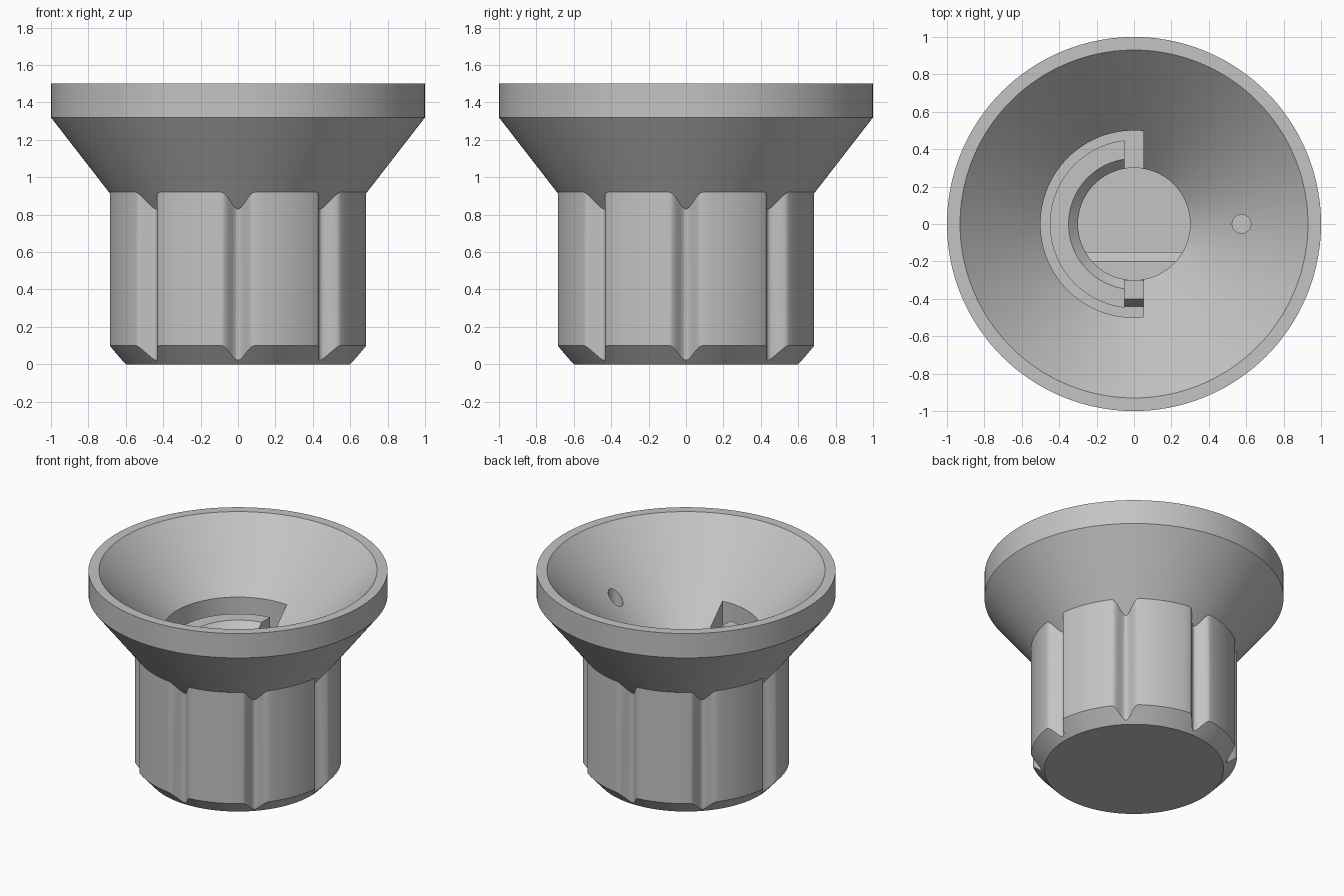
import bpy, bmesh
from math import pi, cos, sin, acos

if "Cube" in bpy.data.objects:
    bpy.data.objects.remove(bpy.data.objects["Cube"])

grey = bpy.data.materials.new("plain grey")
grey.use_nodes = True
grey.diffuse_color = (0.55, 0.55, 0.55, 1)
grey.node_tree.nodes["Principled BSDF"].inputs["Base Color"].default_value = grey.diffuse_color


def make(name, bm):
    bmesh.ops.recalc_face_normals(bm, faces=bm.faces)
    mesh = bpy.data.meshes.new(name)
    bm.to_mesh(mesh)
    bm.free()
    mesh.materials.append(grey)
    ob = bpy.data.objects.new(name, mesh)
    bpy.context.collection.objects.link(ob)
    return ob


def loft(name, columns, closed_loop):
    """Skin columns of points; either all the way round, or an arc with end caps."""
    bm = bmesh.new()
    cols = [[bm.verts.new(p) for p in col] for col in columns]
    n, m = len(cols), len(cols[0])
    for i in range(n if closed_loop else n - 1):
        a, b = cols[i], cols[(i + 1) % n]
        for j in range(m - 1 if closed_loop else m):
            k = (j + 1) % m
            bm.faces.new((a[j], b[j], b[k], a[k]))
    if closed_loop:
        bm.faces.new([c[0] for c in cols])
        bm.faces.new([c[-1] for c in cols])
    else:
        bm.faces.new(cols[0])
        bm.faces.new(cols[-1])
    return make(name, bm)


def arc_sweep(name, profile, x_limit, steps=64):
    """Sweep an (r, z) profile round the -x side, ending flat at x_limit."""
    columns = []
    for i in range(steps + 1):
        col = []
        for r, z in profile:
            start = acos(x_limit / r)
            a = start + (2 * pi - 2 * start) * i / steps
            col.append((r * cos(a), r * sin(a), z))
        columns.append(col)
    return loft(name, columns, False)


def x_prism(name, outline, half_width):
    """Extrude a (y, z) outline along x."""
    return loft(name, [[(x, y, z) for y, z in outline] for x in (-half_width, half_width)], False)


def select_only(ob):
    bpy.ops.object.select_all(action="DESELECT")
    ob.select_set(True)
    bpy.context.view_layer.objects.active = ob


def boolean(ob, tool, operation):
    mod = ob.modifiers.new("cut", "BOOLEAN")
    mod.operation, mod.object, mod.solver = operation, tool, "EXACT"
    select_only(ob)
    bpy.ops.object.modifier_apply(modifier=mod.name)
    bpy.data.objects.remove(tool)


def cylinder(name, radius, z0, z1, x=0):
    ring = [(x + radius * cos(2 * pi * i / 48), radius * sin(2 * pi * i / 48)) for i in range(48)]
    return loft(name, [[(px, py, z0), (px, py, z1)] for px, py in ring], True)


# Fluted grip with flared skirt, dished inside down to the shaft bore
GRIP, DEPTH, FLUTES = 0.69, 0.07, 8
half = 0.09 / GRIP
pitch = 2 * pi / FLUTES
columns = []
for flute in range(FLUTES):
    offsets = [half * i / 10 for i in range(-10, 10)]
    offsets += [half + (pitch - 2 * half) * i / 10 for i in range(10)]
    for off in offsets:
        groove = DEPTH * cos(pi / 2 * off / half) ** 2 if off < half else 0
        r = GRIP - groove
        a = flute * pitch + off
        profile = [(0.6, 0), (r, 0.1 - groove * 0.1 / 0.09), (r, 0.92 - groove * 0.4 / 0.31),
                   (1, 1.32), (1, 1.5), (0.93, 1.5), (0.3, 0.87), (0.3, 0.2)]
        columns.append([(q * cos(a), q * sin(a), z) for q, z in profile])
body = loft("knob_body", columns, True)

# Half-round pocket and small marker hole in the dish
FLOOR = 0.75
pocket = arc_sweep("pocket_cutter", [(0.25, FLOOR), (0.25, 1.2), (0.5, 1.2), (0.5, FLOOR)], 0.05)
boolean(body, pocket, "DIFFERENCE")
boolean(body, cylinder("hole_cutter", 0.05, 0.85, 1.4, 0.575), "DIFFERENCE")

# Raised half collar round the bore
collar = arc_sweep("bore_collar", [(0.3, 0.7), (0.3, 0.92), (0.35, 0.97), (0.45, 0.97), (0.45, 0.7)], -0.05)

# Sloped stop at the front end of the pocket
stop = x_prism("pocket_stop", [(-0.3, 0.7), (-0.3, 0.85), (-0.4, 0.85), (-0.44, FLOOR), (-0.44, 0.7)], 0.05)

# Flat side of the shaft bore, with a lead-in bevel
flat = x_prism("shaft_flat", [(-0.4, 0.15), (-0.4, 0.65), (-0.2, 0.65), (-0.15, 0.6), (-0.15, 0.15)], 0.4)
boolean(flat, cylinder("flat_trimmer", 0.302, 0.1, 0.8), "INTERSECT")

for ob in (body, collar, stop, flat):
    select_only(ob)
    bpy.ops.object.shade_smooth_by_angle(angle=pi / 6)
